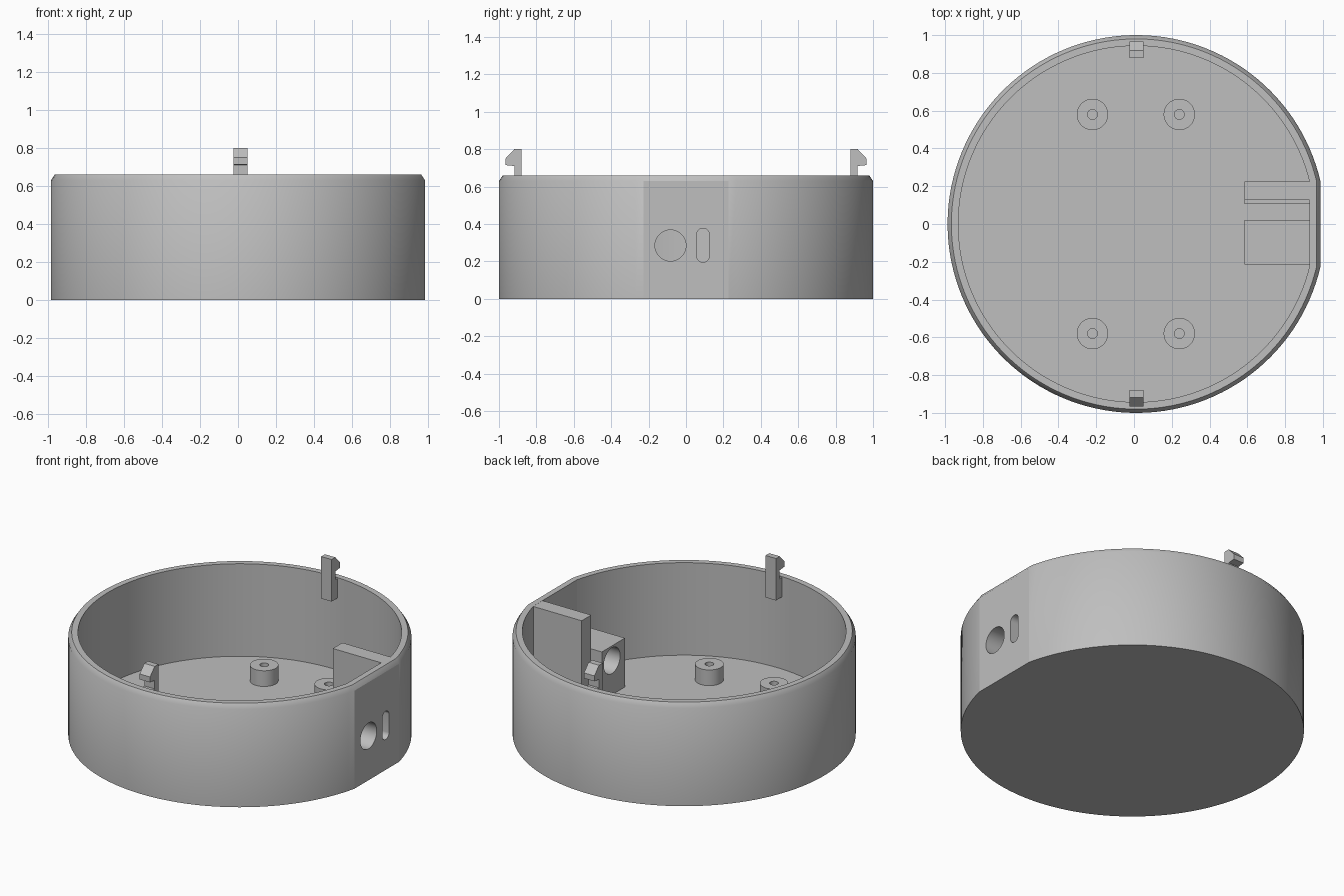
import bpy
import bmesh
from math import acos, cos, sin, pi, radians

cube = bpy.data.objects.get("Cube")
if cube:
    bpy.data.objects.remove(cube)

grey = bpy.data.materials.new("plain_grey")
grey.use_nodes = True
GREY = (0.52, 0.52, 0.52, 1)
grey.diffuse_color = GREY
grey.node_tree.nodes["Principled BSDF"].inputs["Base Color"].default_value = GREY

CX = 0.013       # centre of the round body
FLOOR = 0.065
RIM = 0.66


def ring(radius, z, flat=None, x=CX, y=0, count=128):
    """Circle of points, optionally cut by a flat on the +x side."""
    start = acos((flat - x) / radius) if flat else pi / count
    step = (2 * pi - 2 * start) / (count - 1)
    return [(x + radius * cos(start + i * step),
             y + radius * sin(start + i * step), z) for i in range(count)]


def loft(name, rings):
    """Skin closed rings in order and cap both ends."""
    bm = bmesh.new()
    loops = [[bm.verts.new(p) for p in r] for r in rings]
    n = len(loops[0])
    for low, high in zip(loops, loops[1:]):
        for i in range(n):
            j = (i + 1) % n
            bm.faces.new((low[i], low[j], high[j], high[i]))
    bm.faces.new(loops[0][::-1])
    bm.faces.new(loops[-1])
    bmesh.ops.recalc_face_normals(bm, faces=bm.faces)
    mesh = bpy.data.meshes.new(name)
    bm.to_mesh(mesh)
    bm.free()
    mesh.materials.append(grey)
    obj = bpy.data.objects.new(name, mesh)
    bpy.context.collection.objects.link(obj)
    return obj


def box(name, x, y, z):
    corners = [(x[0], y[0]), (x[1], y[0]), (x[1], y[1]), (x[0], y[1])]
    return loft(name, [[(a, b, h) for a, b in corners] for h in z])


def capsule_cutter(y, z, radius, half, x):
    """Prism along x: a circle, or an upright slot when half > 0."""
    pts = []
    for i in range(48):
        a = 2 * pi * (i + 0.5) / 48
        pts.append((y + radius * cos(a),
                    z + radius * sin(a) + (half if sin(a) > 0 else -half)))
    return loft("cutter", [[(h, b, c) for b, c in pts] for h in x])


def cut(obj, cutter):
    mod = obj.modifiers.new("cut", "BOOLEAN")
    mod.operation = "DIFFERENCE"
    mod.solver = "EXACT"
    mod.object = cutter
    bpy.context.view_layer.objects.active = obj
    bpy.ops.object.modifier_apply(modifier=mod.name)


def smooth(obj):
    bpy.ops.object.select_all(action="DESELECT")
    obj.select_set(True)
    bpy.context.view_layer.objects.active = obj
    bpy.ops.object.shade_smooth_by_angle(angle=radians(40))


# Round shell with a flat side, chamfered rim and hollow inside
shell = loft("shell", [
    ring(1.0, 0, 0.987),
    ring(1.0, 0.63, 0.987),
    ring(0.98, RIM, 0.967),
    ring(0.943, RIM, 0.93),
    ring(0.943, FLOOR, 0.93),
])

# Socket housing, tall guide plate and its low step behind the flat side
INNER = (0.585, 0.94)
housing = box("socket_housing", INNER, (-0.215, 0.02), (0.05, 0.38))
box("guide_plate", INNER, (0.128, 0.225), (0.05, RIM - 0.001))
box("guide_step", INNER, (0.105, 0.13), (0.05, 0.19))

# Round socket hole and narrow slot
hole = capsule_cutter(-0.083, 0.285, 0.083, 0, (0.5, 1.1))
slot = capsule_cutter(0.091, 0.286, 0.034, 0.057, (0.9, 1.1))
cut(shell, hole)
cut(shell, slot)
cut(housing, hole)
for cutter in (hole, slot):
    bpy.data.objects.remove(cutter)
smooth(shell)
smooth(housing)

# Keep the flat side crisp
for poly in shell.data.polygons:
    if abs(poly.normal.x) > 0.999 and poly.center.x > 0.9:
        poly.use_smooth = False

# Four screw posts with blind holes
for side, x in (("right", -0.22), ("left", 0.24)):
    for end, y in (("front", -0.58), ("back", 0.58)):
        post = loft(f"screw_post_{end}_{side}", [
            ring(r, z, x=x, y=y, count=40)
            for r, z in ((0.083, 0.05), (0.083, 0.166), (0.026, 0.166), (0.026, 0.07))])
        smooth(post)

# Snap hooks on the front and back of the rim
HOOK = [(0.88, 0.53), (0.95, 0.53), (0.95, 0.655), (0.918, 0.655), (0.918, 0.71),
        (0.965, 0.715), (0.965, 0.75), (0.918, 0.8), (0.88, 0.8)]
for end, sign in (("front", -1), ("back", 1)):
    loft(f"snap_hook_{end}", [[(x, sign * y, z) for y, z in HOOK]
                              for x in (CX - 0.037, CX + 0.037)])
